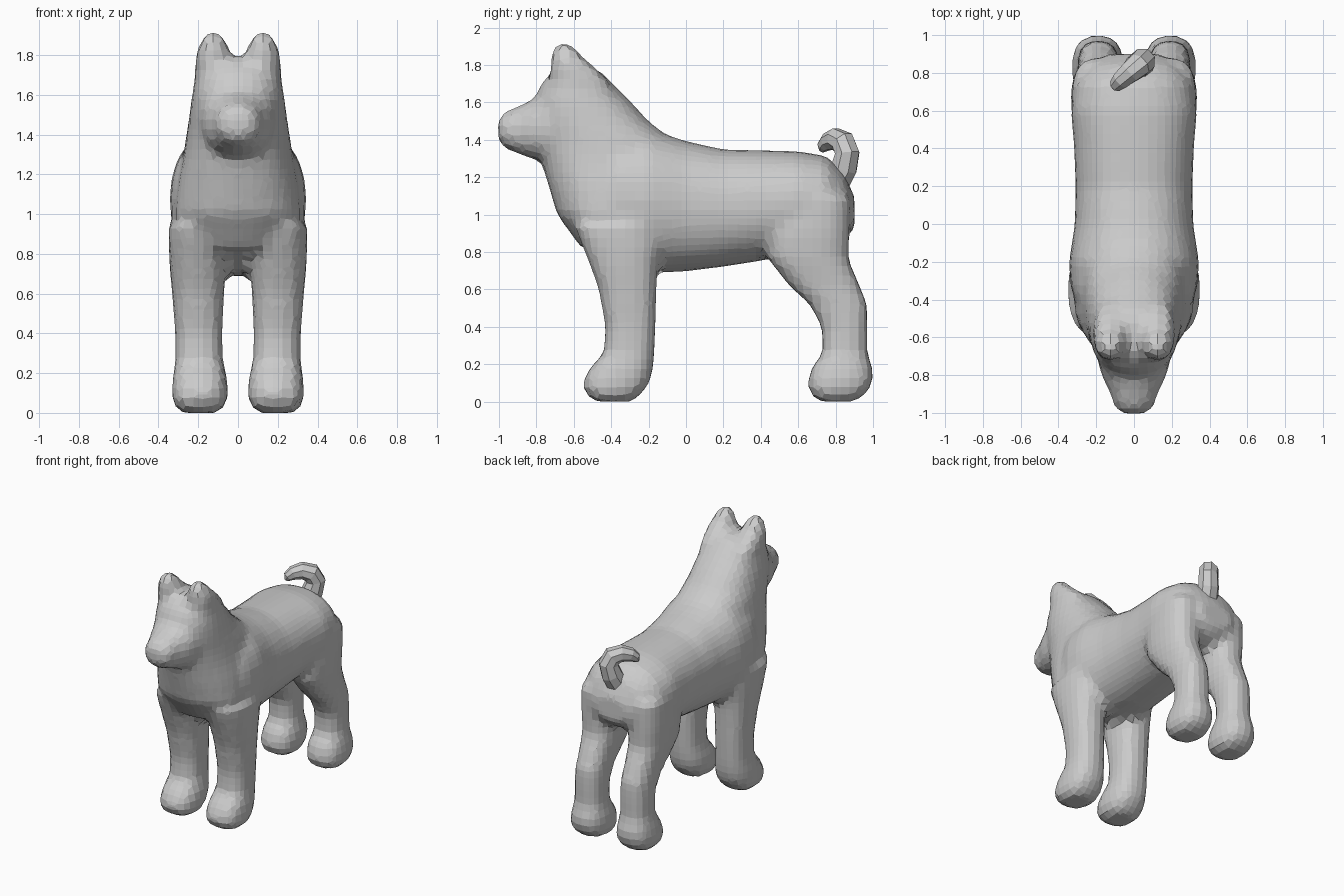
import bpy, bmesh, math

SIDES = 24
bm = bmesh.new()


def power(v, e):
    return math.copysign(abs(v) ** e, v)


def loft(axis, rings, e=0.9, side=1):
    """Closed loft. axis 'z': (z, x0, x1, y0, y1); axis 'y': (y, x0, x1, z0, z1)."""
    loops = []
    for pos, x0, x1, b0, b1 in rings:
        loop = []
        for i in range(SIDES):
            a = 2 * math.pi * i / SIDES
            x = side * ((x0 + x1) / 2 + (x1 - x0) / 2 * power(math.cos(a), e))
            b = (b0 + b1) / 2 + (b1 - b0) / 2 * power(math.sin(a), e)
            loop.append(bm.verts.new((x, b, pos) if axis == 'z' else (x, pos, b)))
        loops.append(loop)
    for lo, hi in zip(loops, loops[1:]):
        for i in range(SIDES):
            j = (i + 1) % SIDES
            bm.faces.new((lo[i], lo[j], hi[j], hi[i]))
    bm.faces.new(loops[0])
    bm.faces.new(loops[-1])


def symmetric(rings):
    return [(p, -w, w, b0, b1) for p, w, b0, b1 in rings]


# torso: y, half width, bottom, top
loft('y', symmetric([
    (-0.62, 0.15, 1.00, 1.42), (-0.50, 0.26, 0.82, 1.44), (-0.35, 0.335, 0.71, 1.45),
    (-0.20, 0.345, 0.685, 1.46), (0.0, 0.315, 0.695, 1.395), (0.2, 0.31, 0.72, 1.35),
    (0.42, 0.32, 0.755, 1.345), (0.6, 0.335, 0.80, 1.34), (0.75, 0.31, 0.82, 1.315),
    (0.84, 0.24, 0.86, 1.23), (0.90, 0.14, 0.92, 1.10)]))

# chest, neck and skull: z, half width, front, back
loft('z', symmetric([
    (0.82, 0.24, -0.56, -0.15), (1.0, 0.32, -0.69, -0.12), (1.15, 0.305, -0.735, -0.05),
    (1.3, 0.275, -0.78, -0.02), (1.4, 0.26, -0.80, -0.07), (1.5, 0.245, -0.82, -0.20),
    (1.6, 0.232, -0.82, -0.29), (1.7, 0.215, -0.775, -0.39),
    (1.76, 0.18, -0.72, -0.45), (1.79, 0.11, -0.66, -0.51)]))

# muzzle: y, half width, bottom, top
loft('y', symmetric([
    (-0.66, 0.20, 1.29, 1.68), (-0.76, 0.185, 1.28, 1.66), (-0.83, 0.16, 1.30, 1.61),
    (-0.90, 0.125, 1.325, 1.58), (-0.97, 0.105, 1.355, 1.55), (-1.005, 0.065, 1.395, 1.51)]))

for s in (1, -1):
    # ears: z, inner x, outer x, front, back
    loft('z', [
        (1.62, 0.04, 0.215, -0.70, -0.38), (1.72, 0.035, 0.217, -0.72, -0.42),
        (1.79, 0.035, 0.213, -0.725, -0.49), (1.85, 0.05, 0.198, -0.72, -0.56),
        (1.89, 0.072, 0.177, -0.71, -0.59), (1.915, 0.10, 0.15, -0.69, -0.63)], 0.9, s)
    # front legs
    loft('z', [
        (0.95, 0.05, 0.35, -0.60, -0.12), (0.82, 0.055, 0.348, -0.55, -0.13),
        (0.72, 0.062, 0.343, -0.51, -0.15), (0.6, 0.07, 0.332, -0.468, -0.157),
        (0.4, 0.078, 0.317, -0.432, -0.162), (0.26, 0.075, 0.315, -0.44, -0.168),
        (0.18, 0.055, 0.328, -0.515, -0.175), (0.1, 0.048, 0.333, -0.555, -0.195),
        (0.04, 0.06, 0.325, -0.54, -0.24), (0.0, 0.10, 0.285, -0.48, -0.29)], 0.8, s)
    # hind legs
    loft('z', [
        (1.1, 0.05, 0.325, 0.50, 0.88), (0.9, 0.055, 0.335, 0.43, 0.875),
        (0.76, 0.06, 0.325, 0.44, 0.87), (0.62, 0.075, 0.305, 0.55, 0.93),
        (0.52, 0.08, 0.30, 0.66, 0.97), (0.4, 0.082, 0.298, 0.725, 0.972),
        (0.26, 0.08, 0.30, 0.73, 0.97), (0.18, 0.06, 0.32, 0.67, 1.0),
        (0.1, 0.052, 0.332, 0.648, 1.0), (0.04, 0.065, 0.32, 0.66, 0.96),
        (0.0, 0.10, 0.28, 0.72, 0.90)], 0.8, s)

bmesh.ops.recalc_face_normals(bm, faces=bm.faces[:])
mesh = bpy.data.meshes.new("body_form")
bm.to_mesh(mesh)
bm.free()


def add_skin(obj, voxel, factor, repeats):
    r = obj.modifiers.new("merge", 'REMESH')
    r.mode = 'VOXEL'
    r.voxel_size = voxel
    s = obj.modifiers.new("smooth", 'SMOOTH')
    s.factor = factor
    s.iterations = repeats


# finely blended helper form
form = bpy.data.objects.new("body_form", mesh)
bpy.context.collection.objects.link(form)
add_skin(form, 0.018, 0.5, 10)
form.hide_render = True
form.hide_set(True)

# faceted body skin fitted onto the form
body = bpy.data.objects.new("dog_body", mesh.copy())
bpy.context.collection.objects.link(body)
add_skin(body, 0.05, 0.5, 5)
wrap = body.modifiers.new("fit", 'SHRINKWRAP')
wrap.target = form
wrap.wrap_method = 'NEAREST_SURFACEPOINT'

# curled tail
curve = bpy.data.curves.new("tail", 'CURVE')
curve.dimensions = '3D'
curve.bevel_depth = 1.0
curve.bevel_resolution = 2
curve.use_fill_caps = True
path = [(0.01, 0.80, 1.17, 0.08), (0.03, 0.845, 1.25, 0.075), (0.045, 0.862, 1.33, 0.07),
        (0.025, 0.84, 1.385, 0.068), (-0.025, 0.80, 1.405, 0.06), (-0.07, 0.76, 1.39, 0.05),
        (-0.095, 0.735, 1.365, 0.037), (-0.105, 0.725, 1.34, 0.015)]
spline = curve.splines.new('POLY')
spline.points.add(len(path) - 1)
for p, (x, y, z, r) in zip(spline.points, path):
    p.co = (x, y, z, 1)
    p.radius = r
spline.use_smooth = False
tail = bpy.data.objects.new("tail", curve)
bpy.context.collection.objects.link(tail)
